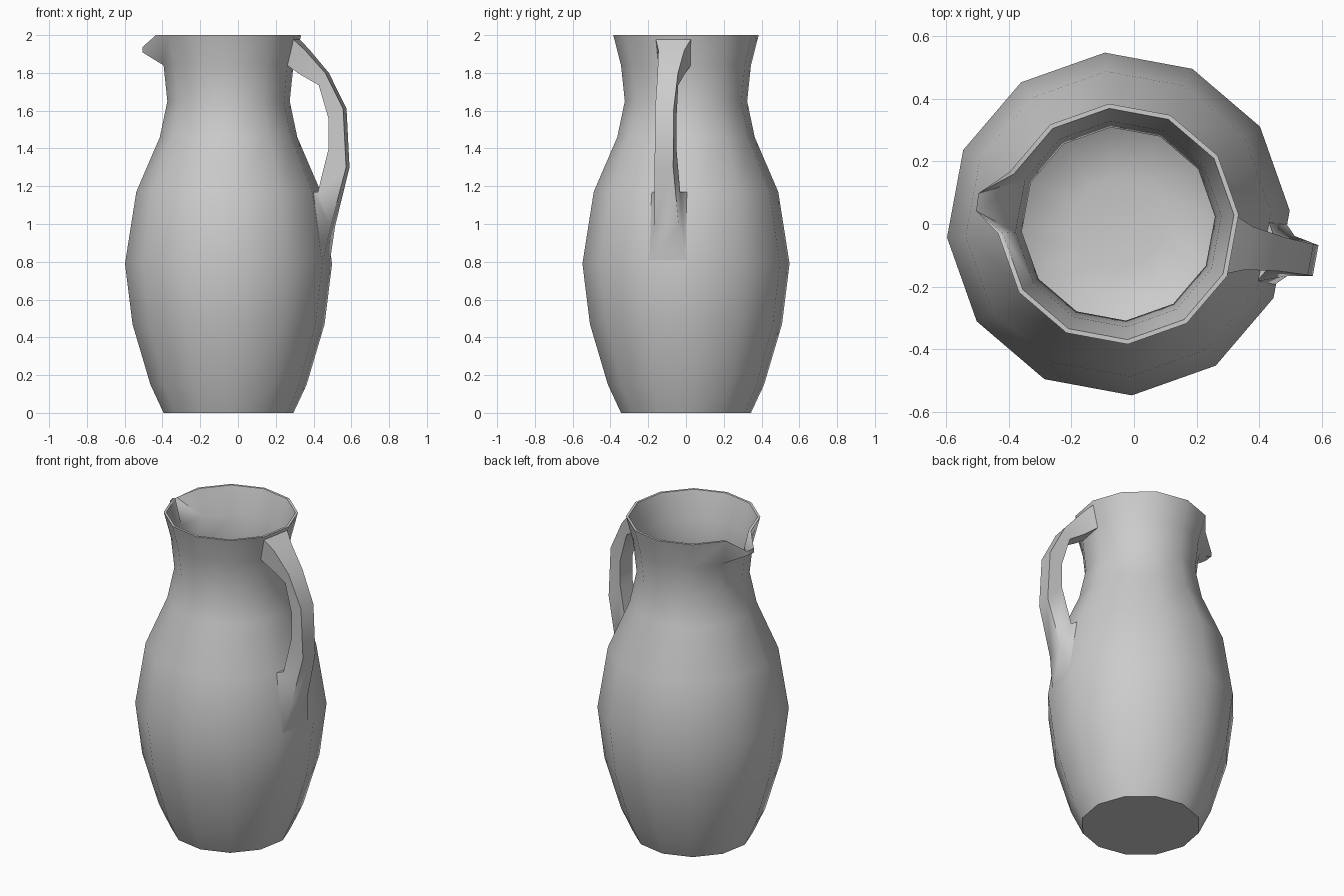
import bpy, bmesh, math
from mathutils import Vector

cube = bpy.data.objects.get("Cube")
if cube:
    bpy.data.objects.remove(cube, do_unlink=True)

clay = bpy.data.materials.new("grey clay")
clay.use_nodes = True
GREY = (0.6, 0.6, 0.6, 1)
clay.diffuse_color = GREY
clay.node_tree.nodes["Principled BSDF"].inputs["Base Color"].default_value = GREY

SIDES, PHASE, CENTRE_X = 12, math.radians(4.5), -0.05


def finish(bm, name, recalc=True):
    if recalc:
        bmesh.ops.recalc_face_normals(bm, faces=bm.faces)
    mesh = bpy.data.meshes.new(name)
    bm.to_mesh(mesh)
    bm.free()
    mesh.materials.append(clay)
    obj = bpy.data.objects.new(name, mesh)
    bpy.context.collection.objects.link(obj)
    bpy.ops.object.select_all(action='DESELECT')
    obj.select_set(True)
    bpy.context.view_layer.objects.active = obj
    bpy.ops.object.shade_smooth_by_angle(angle=math.radians(60))
    return obj


# Jug body: outer wall up to the rim, then inner wall down to the floor
outer = [(0.345, 0), (0.415, 0.15), (0.51, 0.47), (0.55, 0.79), (0.49, 1.17),
         (0.365, 1.46), (0.325, 1.65), (0.345, 1.84), (0.386, 2.0)]
inner = [(r - 0.015, z) for r, z in reversed(outer[1:])]
profile = outer + inner + [(0.31, 0.05), (0.15, 0.02)]

bm = bmesh.new()
rings = []
for r, z in profile:
    ring = []
    for k in range(SIDES):
        a = PHASE + math.tau * k / SIDES
        ring.append(bm.verts.new((CENTRE_X + r * math.cos(a), r * math.sin(a), z)))
    rings.append(ring)

neck = len(outer) - 2          # ring below the rim
SPOUT = 5                      # wall panel that opens into the spout
for i in range(len(rings) - 1):
    for k in range(SIDES):
        if k == SPOUT and neck <= i <= neck + 2:
            continue
        n = (k + 1) % SIDES
        bm.faces.new((rings[i][k], rings[i][n], rings[i + 1][n], rings[i + 1][k]))
bm.faces.new(rings[0])
bm.faces.new(rings[-1])

# Spout: a pinched lip pulled out of the open panel
lip_top = [bm.verts.new((-0.498, 0.098, 1.937)), bm.verts.new((-0.505, 0.042, 1.937))]
lip_low = [bm.verts.new((-0.498, 0.098, 1.908)), bm.verts.new((-0.505, 0.042, 1.908))]
out_low, out_top, in_top, in_low = [
    (ring[SPOUT], ring[SPOUT + 1]) for ring in rings[neck:neck + 4]]
bm.faces.new((out_low[0], out_low[1], lip_low[1], lip_low[0]))
bm.faces.new((lip_low[0], lip_low[1], lip_top[1], lip_top[0]))
bm.faces.new((in_low[0], in_low[1], lip_top[1], lip_top[0]))
for s in (0, 1):
    bm.faces.new((out_low[s], out_top[s], lip_top[s], lip_low[s]))
    bm.faces.new((out_top[s], in_top[s], lip_top[s]))
    bm.faces.new((in_top[s], in_low[s], lip_top[s]))
finish(bm, "jug_body")

# Handle: four-sided sections (outer r, z, width, inner r, z, width)
sections = [
    (0.364, 1.98, 0.19, 0.331, 1.84, 0.175),
    (0.425, 1.92, 0.14, 0.40, 1.79, 0.13),
    (0.53, 1.80, 0.11, 0.495, 1.735, 0.10),
    (0.626, 1.61, 0.10, 0.548, 1.555, 0.10),
    (0.642, 1.30, 0.10, 0.548, 1.40, 0.10),
    (0.562, 0.99, 0.13, 0.492, 1.17, 0.12),
    (0.527, 0.80, 0.20, 0.469, 1.17, 0.20),
]
angle = PHASE - math.pi / SIDES
out_dir = Vector((math.cos(angle), math.sin(angle), 0))
side_dir = Vector((-math.sin(angle), math.cos(angle), 0))


def point(r, z, offset):
    return Vector((CENTRE_X, 0, z)) + out_dir * r + side_dir * offset


bm = bmesh.new()
loops = []
for ro, zo, wo, ri, zi, wi in sections:
    corners = [(ro, zo, wo / 2), (ro, zo, -wo / 2), (ri, zi, -wi / 2), (ri, zi, wi / 2)]
    loops.append([bm.verts.new(point(*c)) for c in corners])
for a, b in zip(loops, loops[1:]):
    for k in range(4):
        n = (k + 1) % 4
        bm.faces.new((a[k], a[n], b[n], b[k]))
bm.faces.new(loops[0])
bm.faces.new(loops[-1])
finish(bm, "handle")
